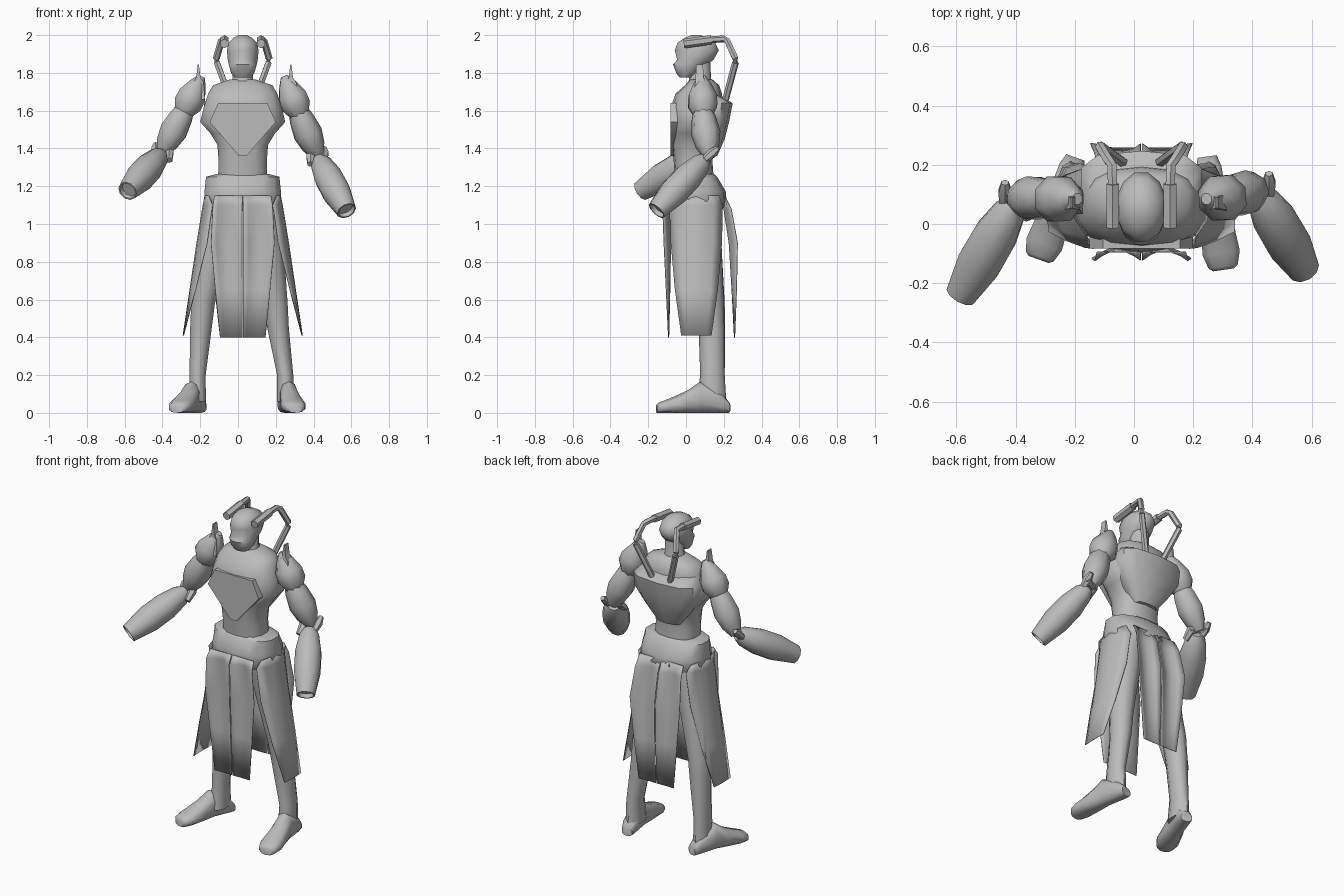
import bpy, bmesh, math
from mathutils import Vector

old = bpy.data.objects.get("Cube")
if old:
    bpy.data.objects.remove(old)

CX = 0.025  # body centre line
grey = bpy.data.materials.new("plain grey")
grey.diffuse_color = (0.5, 0.5, 0.5, 1)
grey.use_nodes = True
grey.node_tree.nodes["Principled BSDF"].inputs["Base Color"].default_value = (0.5, 0.5, 0.5, 1)
made = []


def finish(name, bm):
    bmesh.ops.recalc_face_normals(bm, faces=bm.faces)
    mesh = bpy.data.meshes.new(name)
    bm.to_mesh(mesh)
    bm.free()
    mesh.materials.append(grey)
    obj = bpy.data.objects.new(name, mesh)
    bpy.context.collection.objects.link(obj)
    made.append(obj)
    return obj


def loft(name, rings, sides=10, axis=None, power=1.0):
    """Skin a row of (centre, half width, half depth) rings, across axis or the path."""
    pts = [Vector(r[0]) for r in rings]
    bm = bmesh.new()
    loops = []
    for i, (p, ring) in enumerate(zip(pts, rings)):
        d = Vector(axis) if axis else pts[min(i + 1, len(pts) - 1)] - pts[max(i - 1, 0)]
        d.normalize()
        u = Vector((1, 0, 0)) if abs(d.z) > 0.99 else d.cross(Vector((0, 0, 1))).normalized()
        v = d.cross(u)
        loop = []
        for k in range(sides):
            a = 2 * math.pi * (k + 0.5) / sides
            c, s = (math.copysign(abs(t) ** power, t) for t in (math.cos(a), math.sin(a)))
            loop.append(bm.verts.new(p + u * c * ring[1] + v * s * ring[2]))
        loops.append(loop)
    for a, b in zip(loops, loops[1:]):
        for k in range(sides):
            n = (k + 1) % sides
            bm.faces.new((a[k], a[n], b[n], b[k]))
    bm.faces.new(loops[0])
    bm.faces.new(loops[-1])
    return finish(name, bm)


def stack(name, rows, sides=12, power=1.0):
    """Upright body part from rows of (z, half width, front y, back y)."""
    return loft(name, [((CX, (f + b) / 2, z), w, (b - f) / 2) for z, w, f, b in rows],
                sides, (0, 0, 1), power)


def limb(name, start, end, profile, sides=10):
    """Straight limb from rows of (fraction along, radius)."""
    s, e = Vector(start), Vector(end)
    return loft(name, [(s.lerp(e, t), r, r) for t, r in profile], sides, e - s)


# Head and neck
stack("head", [(1.775, 0.045, -0.035, 0.03), (1.80, 0.064, -0.054, 0.07), (1.845, 0.077, -0.072, 0.115),
               (1.87, 0.082, -0.05, 0.15), (1.92, 0.087, -0.064, 0.178), (1.96, 0.077, -0.048, 0.158),
               (1.985, 0.053, -0.01, 0.118), (2.0, 0.022, 0.03, 0.075)])
stack("neck", [(1.70, 0.1, 0.0, 0.15), (1.77, 0.055, 0.015, 0.135), (1.86, 0.055, 0.02, 0.13)])

# Torso, chest plate and back plate
stack("torso", [(1.20, 0.135, -0.055, 0.15), (1.33, 0.13, -0.065, 0.14), (1.42, 0.137, -0.075, 0.15),
                (1.48, 0.175, -0.08, 0.17), (1.54, 0.23, -0.08, 0.19), (1.62, 0.21, -0.08, 0.2),
                (1.69, 0.187, -0.055, 0.19), (1.735, 0.16, -0.005, 0.175), (1.765, 0.07, 0.02, 0.14)],
      14, 0.8)
bm = bmesh.new()
outline = [(-0.13, 1.64), (0.13, 1.64), (0.175, 1.54), (0.02, 1.36), (-0.02, 1.36), (-0.175, 1.54)]
front = bm.faces.new([bm.verts.new((CX + x, -0.082, z)) for x, z in outline])
back = bmesh.ops.extrude_face_region(bm, geom=[front])["geom"]
behind = [g for g in back if isinstance(g, bmesh.types.BMVert)]
bmesh.ops.translate(bm, verts=behind, vec=(0, 0.04, 0))
finish("chest_plate", bm)
stack("back_plate", [(1.36, 0.08, 0.05, 0.165), (1.45, 0.145, 0.05, 0.205), (1.55, 0.21, 0.05, 0.23),
                     (1.64, 0.212, 0.04, 0.247), (1.68, 0.18, 0.04, 0.18)], 10, 0.7)

# Hips
stack("hip_belt", [(1.07, 0.18, -0.07, 0.19), (1.12, 0.207, -0.098, 0.214), (1.17, 0.207, -0.092, 0.212),
                   (1.25, 0.198, -0.068, 0.165), (1.265, 0.14, -0.05, 0.15)], 14, 0.8)

# Skirt panels: rows of z, half width, distance out, inward curl
FRONT = [(1.15, 0.15, 0.095, 0.0), (1.10, 0.158, 0.124, 0.036), (0.9, 0.168, 0.117, 0.036),
         (0.65, 0.145, 0.105, 0.02), (0.4, 0.12, 0.093, 0.002)]
BACK = [(1.15, 0.15, 0.205, 0.0), (1.08, 0.158, 0.24, 0.04), (0.9, 0.172, 0.273, 0.045),
        (0.65, 0.148, 0.268, 0.025), (0.4, 0.12, 0.258, 0.002)]
SIDE = [(1.15, 0.12, 0.2, 0.02), (1.10, 0.138, 0.21, 0.05), (0.9, 0.135, 0.243, 0.055),
        (0.65, 0.113, 0.28, 0.03), (0.41, 0.08, 0.316, 0.003)]


def panel(name, rows, low, high, bend, place):
    """Hanging cloth between two fractions of the half width, curled by bend."""
    bm = bmesh.new()
    cols = 7
    grid = []
    for z, w, out, curl in rows:
        steps = [low + (high - low) * c / (cols - 1) for c in range(cols)]
        grid.append([bm.verts.new(place(t * w, out - curl * bend(t), z)) for t in steps])
    for a, b in zip(grid, grid[1:]):
        for c in range(cols - 1):
            bm.faces.new((a[c], a[c + 1], b[c + 1], b[c]))
    obj = finish(name, bm)
    mod = obj.modifiers.new("thickness", 'SOLIDIFY')
    mod.thickness = 0.004
    mod.offset = 0


hollow = lambda t: abs(math.sin(math.pi * t))
bulge = lambda t: t * t
for low, high, tag in ((-1, -0.015, "right"), (0.015, 1, "left")):
    panel("front_skirt_" + tag, FRONT, low, high, hollow, lambda s, o, z: (CX + s, -o, z))
    panel("back_skirt_" + tag, BACK, low, high, hollow, lambda s, o, z: (CX + s, o, z))
for side, tag in ((1, "left"), (-1, "right")):
    panel("side_skirt_" + tag, SIDE, -1, 1, bulge, lambda s, o, z: (CX + side * o, 0.055 + s, z))

# Head tubes, the same on both sides
for side, tag in ((1, "left"), (-1, "right")):
    x = lambda v: CX + side * v
    limb(tag + "_tube_tip", (x(0.097), -0.012, 1.955), (x(0.097), 0.135, 1.975),
         [(0, 0.025), (1, 0.025)], 6)
    path = [(0.097, 0.12, 1.975), (0.1, 0.2, 1.98), (0.113, 0.218, 1.97), (0.14, 0.262, 1.875),
            (0.137, 0.262, 1.855), (0.065, 0.21, 1.66), (0.05, 0.19, 1.58)]
    loft(tag + "_tube", [((x(a), b, c), 0.018, 0.018) for a, b, c in path], 6)

# Arms: shoulder, elbow and hand end are posed separately
ARMS = {
    "right": ((-0.2, 0.085, 1.765), (-0.283, 0.085, 1.6), (-0.4, 0.09, 1.385),
              (-0.405, 0.07, 1.37), (-0.585, -0.24, 1.175), -0.21),
    "left": ((0.252, 0.085, 1.765), (0.322, 0.09, 1.59), (0.42, 0.12, 1.365),
             (0.425, 0.1, 1.345), (0.575, -0.155, 1.07), 0.28)}
for tag, (top, mid, elbow, wrist, hand, spike) in ARMS.items():
    limb(tag + "_shoulder", top, mid, [(-0.1, 0.02), (0.15, 0.05), (0.5, 0.08), (0.8, 0.082),
                                       (1.1, 0.05)], 8)
    limb(tag + "_upper_arm", mid, elbow, [(-0.15, 0.045), (0.15, 0.066), (0.5, 0.078),
                                          (0.8, 0.062), (1.05, 0.03)], 8)
    limb(tag + "_forearm", wrist, hand, [(0.0, 0.035), (0.1, 0.058), (0.35, 0.077), (0.65, 0.078),
                                         (1.0, 0.054), (1.0, 0.046), (0.94, 0.043)])
    # Elbow hinge: a pin with two cheeks
    e = Vector(elbow)
    out = Vector((math.copysign(0.045, spike), 0.025, 0.01))
    limb(tag + "_elbow_pin", e - out, e + out, [(0, 0.022), (1, 0.022)], 6)
    for k, end in enumerate((e - out * 0.8, e + out * 0.8)):
        limb(tag + "_elbow_cheek_" + "ab"[k], end + Vector((0, 0.03, 0.03)),
             end + Vector((0, -0.05, -0.04)), [(0, 0.014), (0.4, 0.026), (1, 0.018)], 6)
    # Shoulder spike: a flat blade
    loft(tag + "_shoulder_spike", [((spike * 1.03, 0.075, 1.66), 0.055, 0.055),
                                   ((spike, 0.075, 1.75), 0.036, 0.034),
                                   ((spike, 0.072, 1.775), 0.015, 0.028),
                                   ((spike, 0.072, 1.845), 0.004, 0.024)], 4, (0, 0, 1), 0.8)

# Legs and feet
LEGS = {"right": [(-0.06, 0.08), (-0.13, 0.1), (-0.185, 0.13), (-0.196, 0.138), (-0.214, 0.14)],
        "left": [(0.11, 0.08), (0.16, 0.1), (0.2, 0.125), (0.212, 0.135), (0.25, 0.14)]}
SHAPE = [(1.12, 0.1, 0.1), (0.85, 0.088, 0.09), (0.58, 0.066, 0.075), (0.45, 0.06, 0.068),
         (0.2, 0.045, 0.065)]
FEET = {"right": ((-0.198, 0.225), (-0.322, -0.12)), "left": ((0.247, 0.228), (0.303, -0.155))}
for tag, spots in LEGS.items():
    rings = [((x, y, z), w, d) for (x, y), (z, w, d) in zip(spots, SHAPE)]
    rings.append(((spots[-1][0], 0.135, 0.06), 0.046, 0.078))
    loft(tag + "_leg", rings, 10, (0, 0, 1))
    heel, toe = (Vector((x, y, 0)) for x, y in FEET[tag])
    profile = [(0, 0.034, 0.055), (0.1, 0.045, 0.1), (0.4, 0.048, 0.165), (0.58, 0.057, 0.118),
               (0.85, 0.066, 0.072), (0.97, 0.052, 0.056), (1, 0.037, 0.045)]
    loft(tag + "_foot", [(heel.lerp(toe, t) + Vector((0, 0, h / 2)), w, h / 2) for t, w, h in profile],
         10, toe - heel, 0.8)

# Soft shading with kept edges
bpy.ops.object.select_all(action='DESELECT')
for obj in made:
    obj.select_set(True)
    bpy.context.view_layer.objects.active = obj
bpy.ops.object.shade_smooth_by_angle(angle=math.radians(50))
